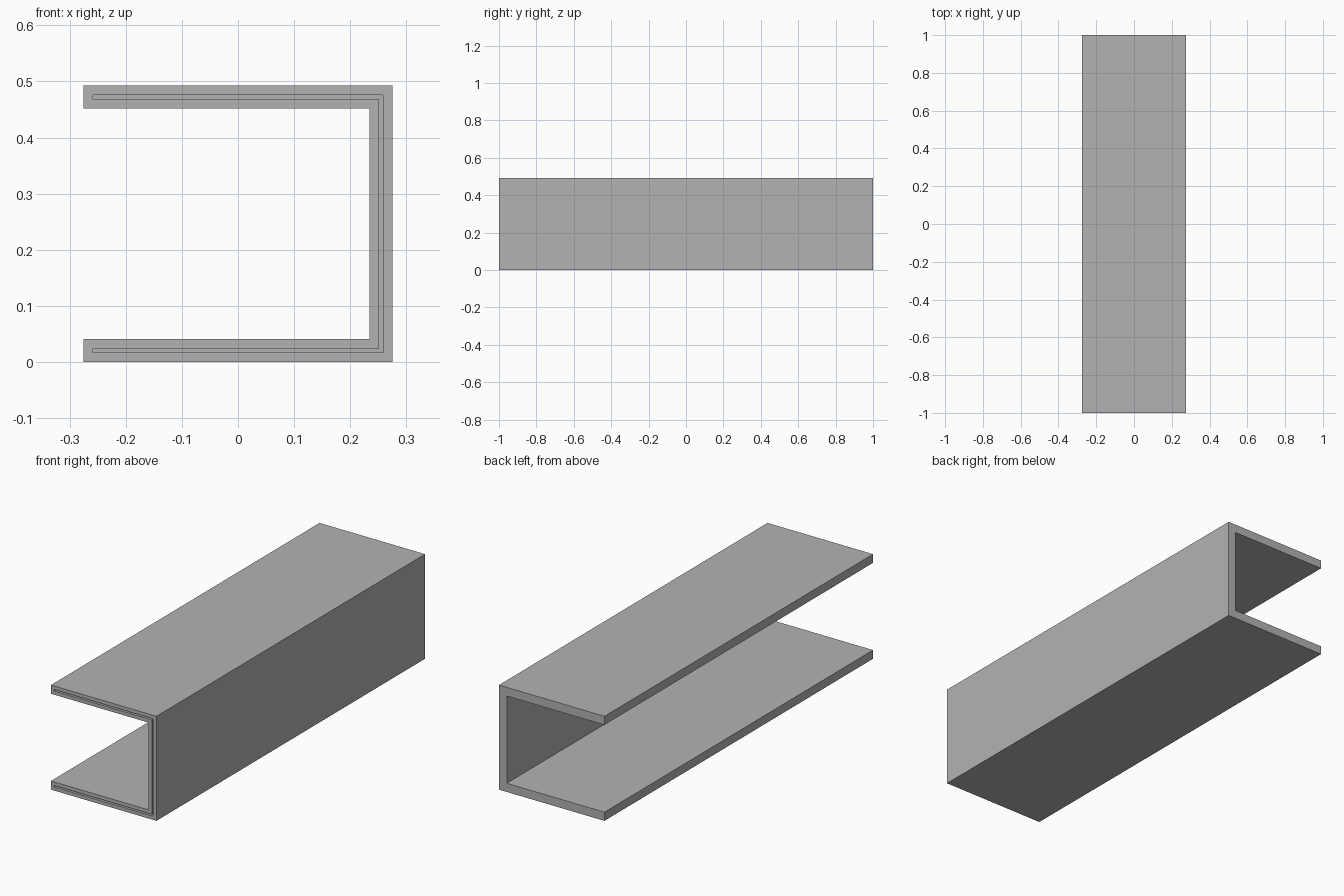
import bpy
import bmesh

HALF_W, HEIGHT, HALF_L = 0.275, 0.493, 1.0
THICK = 0.041     # full thickness of web and flanges
WALL = 0.017      # skin left around the hollow core

cube = bpy.data.objects.get("Cube")
if cube:
    bpy.data.objects.remove(cube, do_unlink=True)

grey = bpy.data.materials.new("plain grey")
grey.use_nodes = True
grey.diffuse_color = (0.45, 0.45, 0.45, 1)
grey.node_tree.nodes["Principled BSDF"].inputs["Base Color"].default_value = grey.diffuse_color


def channel_profile(inset):
    """C-shaped outline, open towards -x, shrunk evenly by inset."""
    left, right = -HALF_W + inset, HALF_W - inset
    inner = HALF_W - THICK + inset
    low, high = inset, HEIGHT - inset
    low_in, high_in = THICK - inset, HEIGHT - THICK + inset
    return [(left, low), (right, low), (right, high), (left, high),
            (left, high_in), (inner, high_in), (inner, low_in), (left, low_in)]


def ring(bm, inset, y):
    return [bm.verts.new((x, y, z)) for x, z in channel_profile(inset)]


def bridge(bm, a, b):
    n = len(a)
    for i in range(n):
        j = (i + 1) % n
        bm.faces.new((a[i], a[j], b[j], b[i]))


# Channel beam: outer skin, front rim, and a thin hollow core open at the front
bm = bmesh.new()
loops = [ring(bm, 0, HALF_L), ring(bm, 0, -HALF_L),
         ring(bm, WALL, -HALF_L), ring(bm, WALL, HALF_L - WALL)]
for a, b in zip(loops, loops[1:]):
    bridge(bm, a, b)

# Close the back end and the floor of the core, as flange and web quads
for loop in (loops[0], loops[-1]):
    for ids in ((0, 1, 6, 7), (1, 2, 5, 6), (2, 3, 4, 5)):
        bm.faces.new([loop[i] for i in ids])
bmesh.ops.recalc_face_normals(bm, faces=bm.faces)
# Merge the coplanar quads of each end into one flat face
bmesh.ops.dissolve_limit(bm, angle_limit=0.001, verts=bm.verts, edges=[
    e for e in bm.edges if len(e.link_faces) == 2 and
    all(abs(f.normal.y) > 0.9 for f in e.link_faces) and
    e.verts[0].co.y > 0])

mesh = bpy.data.meshes.new("channel_beam")
bm.to_mesh(mesh)
bm.free()
mesh.materials.append(grey)
beam = bpy.data.objects.new("channel_beam", mesh)
bpy.context.collection.objects.link(beam)
